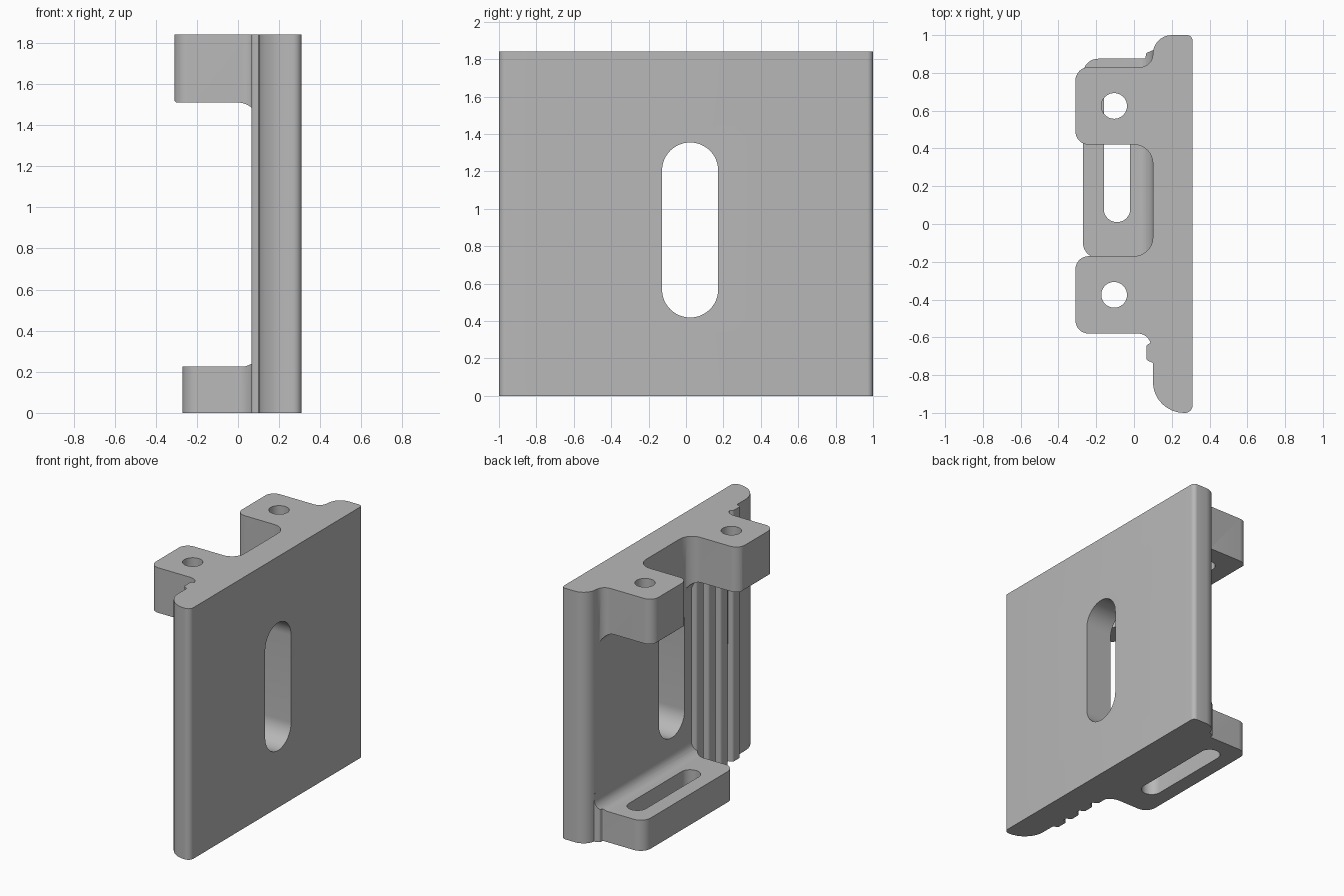
import bpy, bmesh, math
from mathutils import Vector

if "Cube" in bpy.data.objects:
    bpy.data.objects.remove(bpy.data.objects["Cube"], do_unlink=True)

grey = bpy.data.materials.new("plain_grey")
grey.use_nodes = True
COLOUR = (0.48, 0.48, 0.48, 1)
grey.diffuse_color = COLOUR
grey.node_tree.nodes["Principled BSDF"].inputs["Base Color"].default_value = COLOUR


def rounded(corners, steps=8):
    """Turn (u, v, radius) corners into an outline with arc corners."""
    out = []
    for i, (u, v, r) in enumerate(corners):
        p = Vector((u, v))
        if r == 0:
            out.append(p)
            continue
        a = (Vector(corners[i - 1][:2]) - p).normalized()
        b = (Vector(corners[(i + 1) % len(corners)][:2]) - p).normalized()
        half = a.angle(b) / 2
        centre = p + (a + b).normalized() * (r / math.sin(half))
        start = p + a * (r / math.tan(half)) - centre
        end = p + b * (r / math.tan(half)) - centre
        sweep = start.angle(end)
        for k in range(steps + 1):
            t = k / steps
            out.append(centre + (start * math.sin((1 - t) * sweep)
                                 + end * math.sin(t * sweep)) / math.sin(sweep))
    return out


def prism(name, outline, axis, low, high):
    """Extrude an outline along an axis; u, v are the other two axes in order."""
    def place(p, h):
        co = [p[0], p[1]]
        co.insert("xyz".index(axis), h)
        return co
    bm = bmesh.new()
    face = bm.faces.new([bm.verts.new(place(p, low)) for p in outline])
    new = bmesh.ops.extrude_face_region(bm, geom=[face])["geom"]
    shift = Vector(place((0, 0), high - low))
    bmesh.ops.translate(bm, vec=shift, verts=[e for e in new if isinstance(e, bmesh.types.BMVert)])
    bmesh.ops.remove_doubles(bm, verts=bm.verts, dist=0.0001)
    bmesh.ops.recalc_face_normals(bm, faces=bm.faces)
    mesh = bpy.data.meshes.new(name)
    bm.to_mesh(mesh)
    bm.free()
    mesh.materials.append(grey)
    obj = bpy.data.objects.new(name, mesh)
    bpy.context.collection.objects.link(obj)
    return obj


def combine(target, tool, operation):
    mod = target.modifiers.new(operation, "BOOLEAN")
    mod.operation, mod.solver, mod.object = operation, "EXACT", tool
    bpy.context.view_layer.objects.active = target
    bpy.ops.object.modifier_apply(modifier=mod.name)
    bpy.data.objects.remove(tool, do_unlink=True)


def slot(name, u, v, half_u, half_v, axis, low, high):
    r = min(half_u, half_v) * 0.999
    corners = [(u + i * half_u, v + j * half_v, r) for i, j in ((-1, -1), (1, -1), (1, 1), (-1, 1))]
    return prism(name, rounded(corners, 12), axis, low, high)


HEIGHT = 1.84
FACE = 0.10

# Back plate with rounded ends and a row of vertical ribs
plate_corners = [(0.31, -1, 0.04), (0.31, 1, 0.03), (FACE, 1, 0.1)]
for y in (-0.26, -0.40, -0.54, -0.68):
    plate_corners += [(FACE, y + 0.055, 0.008), (0.065, y + 0.04, 0.02),
                      (0.065, y - 0.04, 0.02), (FACE, y - 0.055, 0.008)]
plate_corners += [(FACE, -1, 0.165)]
bracket = prism("bracket", rounded(plate_corners), "z", 0, HEIGHT)

# Upper flange: two lugs with a notch between, filleted underneath
upper = prism("upper_flange", rounded([
    (0.2, 0.9, 0), (FACE, 0.9, 0), (FACE, 0.83, 0.069),
    (-0.31, 0.83, 0.07), (-0.31, 0.42, 0.07), (FACE, 0.42, 0.1),
    (FACE, -0.17, 0.1), (-0.31, -0.17, 0.07), (-0.31, -0.58, 0.07),
    (0.09, -0.58, 0.069), (0.09, -0.65, 0), (0.2, -0.65, 0)]), "z", 1.2, HEIGHT)
upper_side = prism("upper_side", rounded([
    (0.25, HEIGHT, 0), (-0.4, HEIGHT, 0), (-0.4, 1.6, 0), (-0.31, 1.6, 0), (-0.31, 1.51, 0.015),
    (FACE, 1.51, 0.1), (FACE, 1.4, 0), (0.25, 1.4, 0)]), "y", -1, 1)
combine(upper, upper_side, "INTERSECT")

# Lower flange: single shelf, filleted on top
lower = prism("lower_flange", rounded([
    (0.2, 0.92, 0), (FACE, 0.92, 0), (0.065, 0.905, 0.012), (0.06, 0.875, 0.01),
    (-0.27, 0.875, 0.08), (-0.27, -0.18, 0.08),
    (0.08, -0.18, 0.1), (0.08, -0.29, 0), (0.2, -0.29, 0)]), "z", 0, 0.6)
lower_side = prism("lower_side", rounded([
    (0.25, 0, 0), (-0.4, 0, 0), (-0.4, 0.225, 0),
    (FACE, 0.225, 0.08), (FACE, 0.35, 0), (0.25, 0.35, 0)]), "y", -1, 1)
combine(lower, lower_side, "INTERSECT")

for flange in (upper, lower):
    combine(bracket, flange, "UNION")

# Openings: plate slot, lug holes and shelf slot
combine(bracket, slot("plate_slot", 0.022, 0.887, 0.15, 0.468, "x", 0, 0.5), "DIFFERENCE")
for y in (0.625, -0.375):
    combine(bracket, slot("lug_hole", -0.105, y, 0.068, 0.068, "z", 1.3, 2), "DIFFERENCE")
combine(bracket, slot("shelf_slot", -0.09, 0.385, 0.07, 0.375, "z", -0.2, 0.5), "DIFFERENCE")

# Smooth curved walls, keep crisp edges
bpy.ops.object.select_all(action="DESELECT")
bracket.select_set(True)
bpy.context.view_layer.objects.active = bracket
bpy.ops.object.shade_smooth_by_angle(angle=math.radians(30))
